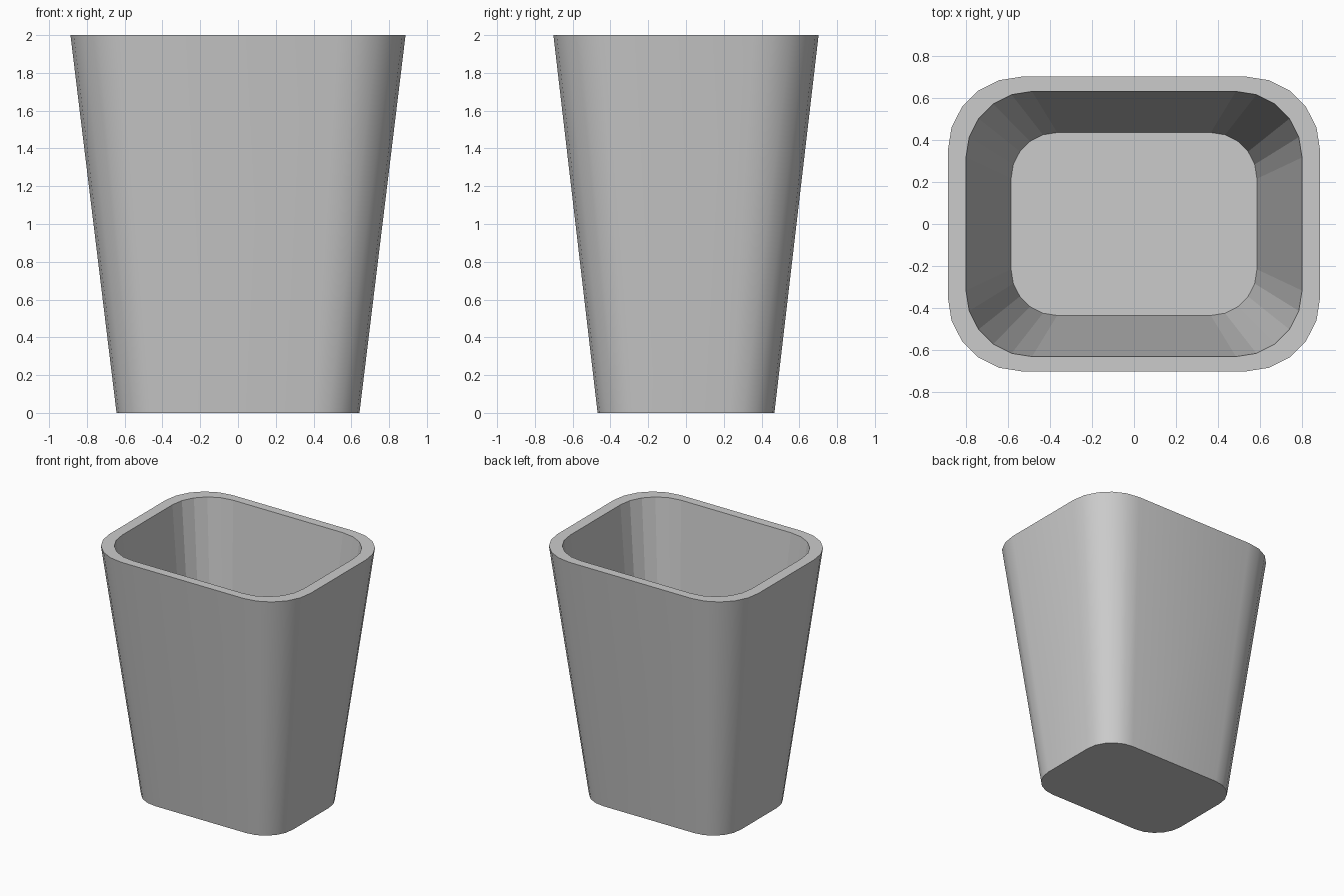
import bpy, bmesh
from math import sin, cos, pi

if "Cube" in bpy.data.objects:
    bpy.data.objects.remove(bpy.data.objects["Cube"])

STEPS = 5  # segments per rounded corner


def ring(bm, hx, hy, r, z):
    """Rounded rectangle loop of vertices, counter-clockwise."""
    verts = []
    for q, (sx, sy) in enumerate(((1, 1), (-1, 1), (-1, -1), (1, -1))):
        for i in range(STEPS + 1):
            a = (q + i / STEPS) * pi / 2
            verts.append(bm.verts.new((sx * (hx - r) + r * cos(a),
                                       sy * (hy - r) + r * sin(a), z)))
    return verts


def bridge(bm, a, b, smooth):
    n = len(a)
    for i in range(n):
        j = (i + 1) % n
        bm.faces.new((a[i], a[j], b[j], b[i])).smooth = smooth


bm = bmesh.new()

# outer wall, rim and inner wall as four rounded loops
base = ring(bm, 0.643, 0.468, 0.24, 0.0)
rim_out = ring(bm, 0.887, 0.702, 0.35, 2.0)
rim_in = ring(bm, 0.801, 0.632, 0.315, 2.0)
floor = ring(bm, 0.586, 0.436, 0.22, 0.1)
bridge(bm, base, rim_out, True)
bridge(bm, rim_out, rim_in, False)
bridge(bm, rim_in, floor, False)

# underside and inside floor
bm.faces.new(base[::-1])
bm.faces.new(floor)

# crisp edges at the base and the rim
for e in bm.edges:
    if any(not f.smooth for f in e.link_faces):
        e.smooth = False

mesh = bpy.data.meshes.new("waste_bin")
bm.to_mesh(mesh)
bm.free()
bpy.context.collection.objects.link(bpy.data.objects.new("waste_bin", mesh))
